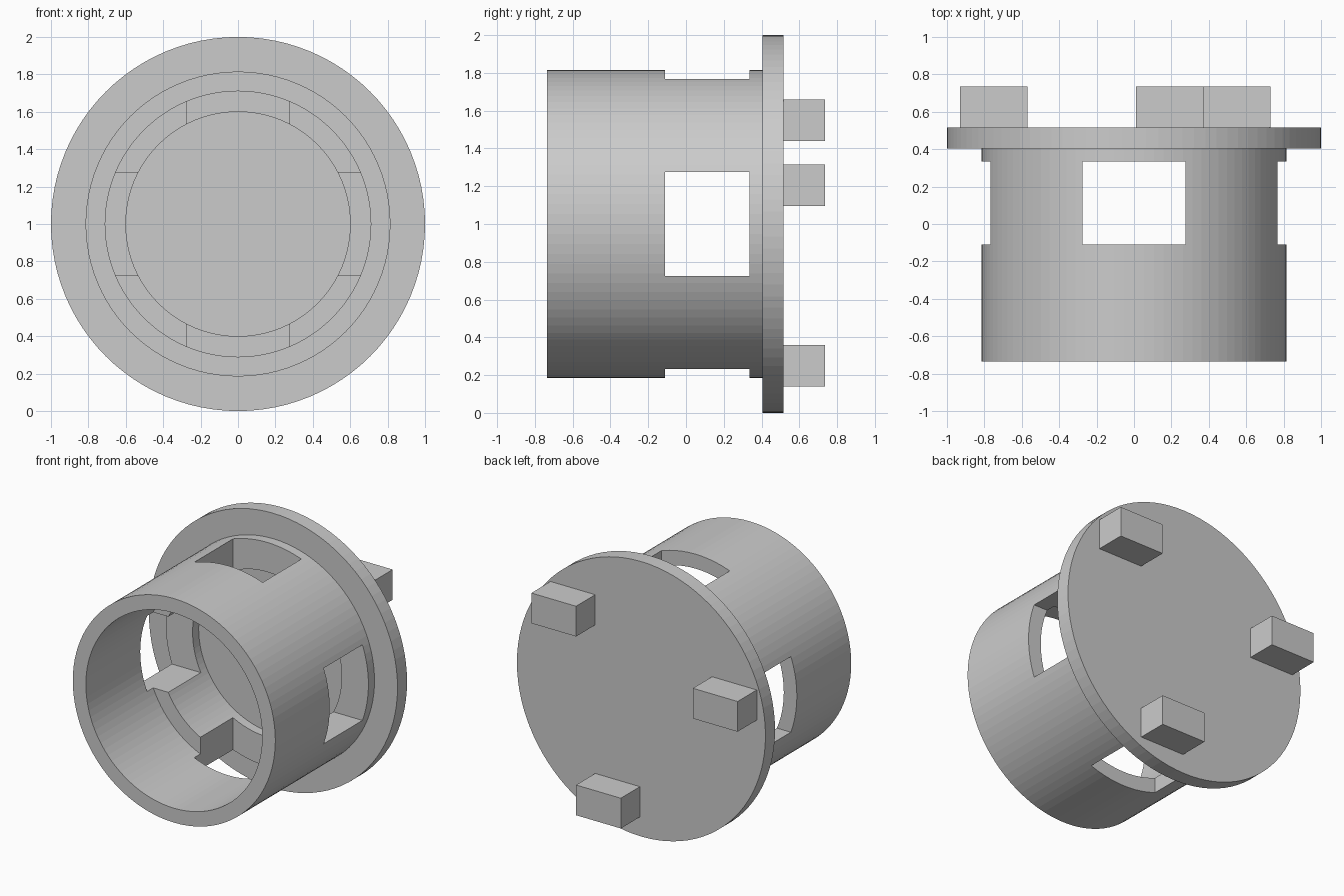
import bpy, bmesh
from math import sin, cos, pi

if "Cube" in bpy.data.objects:
    bpy.data.objects.remove(bpy.data.objects["Cube"])

SIDES = 96
CZ = 1.0  # height of the turning axis, which runs along y


def finish(name, bm):
    bmesh.ops.recalc_face_normals(bm, faces=bm.faces)
    mesh = bpy.data.meshes.new(name)
    bm.to_mesh(mesh)
    bm.free()
    obj = bpy.data.objects.new(name, mesh)
    bpy.context.collection.objects.link(obj)
    return obj


def box(name, x, y, z):
    """Box from (min, max) ranges."""
    bm = bmesh.new()
    bmesh.ops.create_cube(bm, size=1)
    for v in bm.verts:
        v.co = [(a + b) / 2 + c * (b - a) for c, (a, b) in zip(v.co, (x, y, z))]
    return finish(name, bm)


def lathe(name, profile):
    """Turn a (radius, y) profile about the y axis and cap both ends."""
    bm = bmesh.new()
    rings = [[bm.verts.new((r * sin(2 * pi * i / SIDES), y, CZ + r * cos(2 * pi * i / SIDES)))
              for i in range(SIDES)] for r, y in profile]
    for a, b in zip(rings, rings[1:]):
        for i in range(SIDES):
            j = (i + 1) % SIDES
            bm.faces.new((a[i], a[j], b[j], b[i]))
    bm.faces.new(rings[0])
    bm.faces.new(rings[-1])
    return finish(name, bm)


# Flanged cup with a stepped bore
body = lathe("flanged_housing", [
    (1.0, 0.515), (1.0, 0.405), (0.815, 0.405), (0.815, -0.735),
    (0.71, -0.735), (0.71, -0.04), (0.60, -0.04), (0.60, 0.405)])

# Four square windows, cut by two crossing bars
half, depth = (-0.275, 0.275), (-0.11, 0.335)
cutters = [
    box("window_cutter_vertical", half, depth, (CZ - 0.95, CZ + 0.95)),
    box("window_cutter_horizontal", (-0.95, 0.95), depth, (CZ - 0.275, CZ + 0.275))]
for cutter in cutters:
    cutter.hide_render = True
    mod = body.modifiers.new("windows", 'BOOLEAN')
    mod.operation = 'DIFFERENCE'
    mod.solver = 'EXACT'
    mod.object = cutter

# Bake the cuts and drop the cutters
deps = bpy.context.evaluated_depsgraph_get()
cut_mesh = bpy.data.meshes.new_from_object(body.evaluated_get(deps))
body.modifiers.clear()
body.data = cut_mesh
for cutter in cutters:
    bpy.data.objects.remove(cutter)

# Three rectangular pegs on the back of the flange
for i, (x, z) in enumerate([(0.55, 1.55), (-0.75, 1.205), (0.19, 0.25)], 1):
    box(f"back_peg_{i}", (x - 0.18, x + 0.18), (0.51, 0.735), (z - 0.11, z + 0.11))
